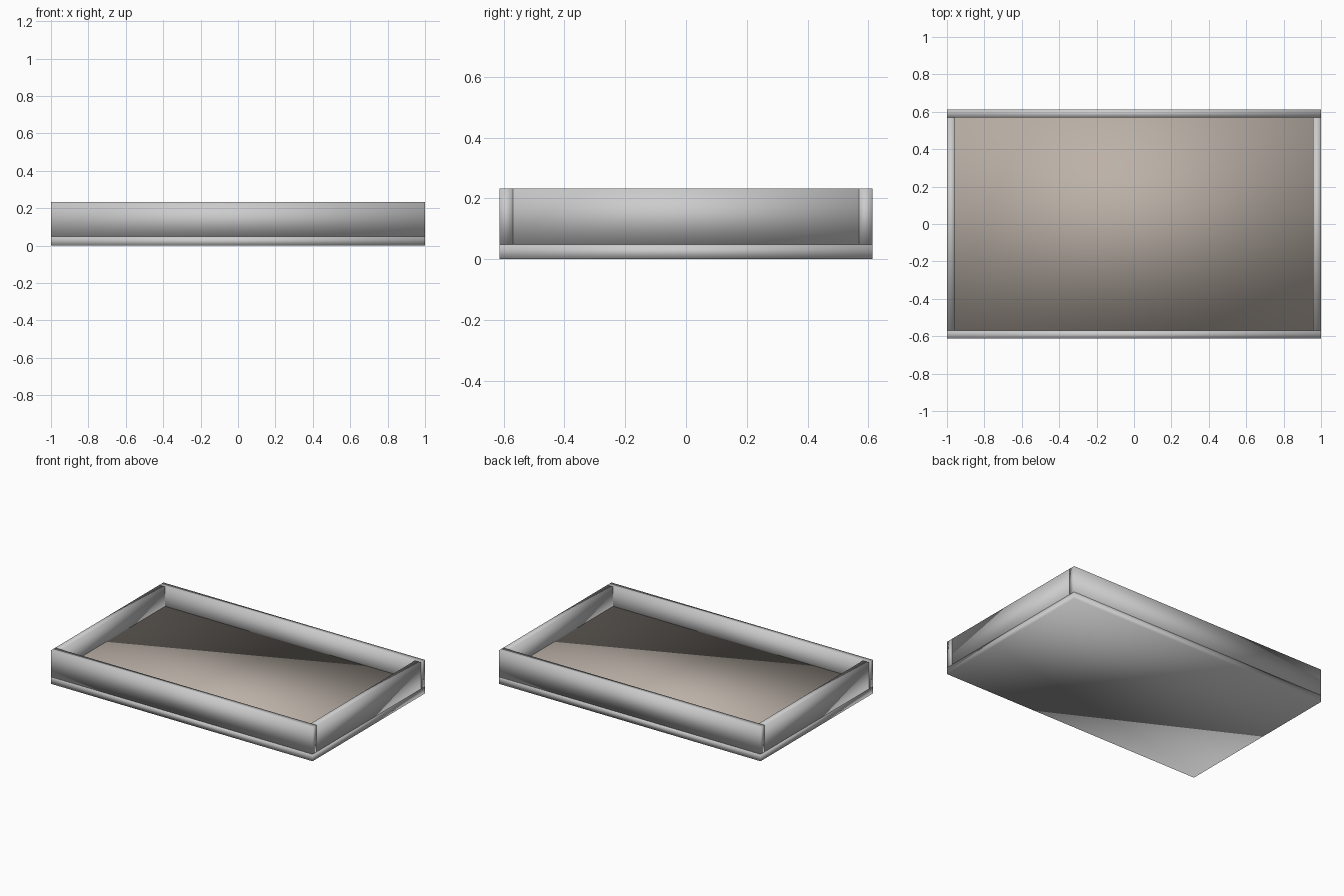
import bpy

if "Cube" in bpy.data.objects:
    bpy.data.objects.remove(bpy.data.objects["Cube"])

HX, HY, TOP = 1.0, 0.613, 0.233   # half length, half depth, height
T = 0.044                         # board thickness
BASE = 0.048                      # top of the bottom board


def board(name, x, y, z, color=None):
    """Smooth-shaded box spanning the given (min, max) ranges."""
    bpy.ops.mesh.primitive_cube_add(size=1)
    ob = bpy.context.object
    ob.name = name
    for v in ob.data.vertices:
        v.co = [r[1] if c > 0 else r[0] for c, r in zip(v.co, (x, y, z))]
    ob.data.shade_smooth()
    if color:
        mat = bpy.data.materials.new(name)
        mat.diffuse_color = color
        mat.use_nodes = True
        mat.node_tree.nodes["Principled BSDF"].inputs["Base Color"].default_value = mat.diffuse_color
        ob.data.materials.append(mat)
    return ob


# Bottom board
board("bottom_board", (-HX, HX), (-HY, HY), (0, BASE))

# Long front and back walls
board("front_wall", (-HX, HX), (-HY, -HY + T), (BASE, TOP))
board("back_wall", (-HX, HX), (HY - T, HY), (BASE, TOP))

# Short side walls fitted between them
board("left_wall", (-HX, -HX + T), (-HY + T, HY - T), (BASE, TOP))
board("right_wall", (HX - T, HX), (-HY + T, HY - T), (BASE, TOP))

# Brown filling inside the tray
board("tray_filling", (-HX + T, HX - T), (-HY + T, HY - T), (BASE, 0.097),
      (0.50, 0.44, 0.39, 1))
